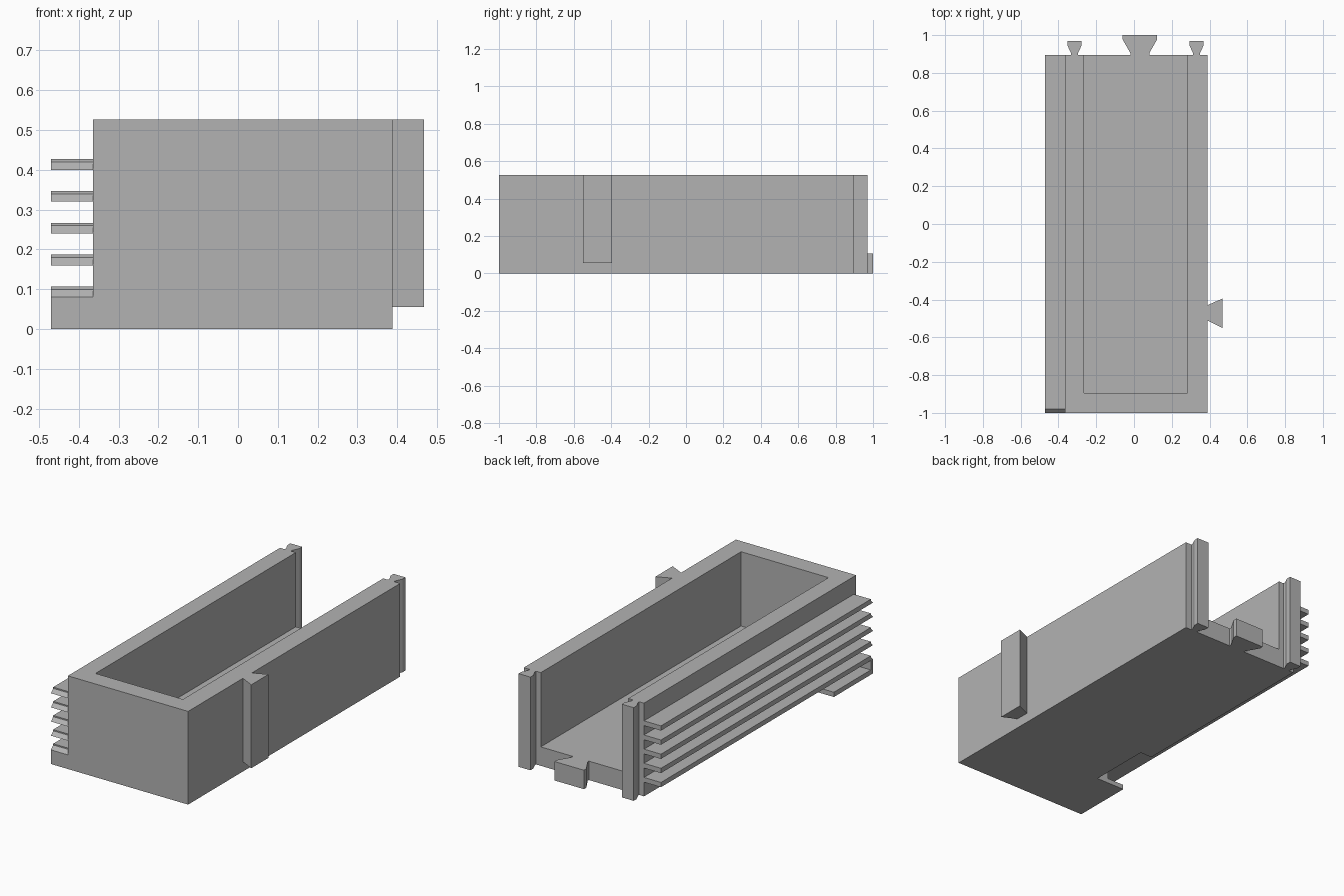
import bpy
import bmesh
from mathutils import Vector

cube = bpy.data.objects.get("Cube")
if cube:
    bpy.data.objects.remove(cube, do_unlink=True)

grey = bpy.data.materials.new("plain grey")
grey.use_nodes = True
grey.diffuse_color = (0.45, 0.45, 0.45, 1)
grey.node_tree.nodes["Principled BSDF"].inputs["Base Color"].default_value = grey.diffuse_color


def prism(name, base, offset):
    """Extrude a flat outline of 3D points along an offset."""
    bm = bmesh.new()
    face = bm.faces.new([bm.verts.new(p) for p in base])
    ext = bmesh.ops.extrude_face_region(bm, geom=[face], use_keep_orig=True)
    top = [v for v in ext["geom"] if isinstance(v, bmesh.types.BMVert)]
    bmesh.ops.translate(bm, verts=top, vec=Vector(offset))
    bmesh.ops.recalc_face_normals(bm, faces=bm.faces)
    mesh = bpy.data.meshes.new(name)
    bm.to_mesh(mesh)
    bm.free()
    obj = bpy.data.objects.new(name, mesh)
    bpy.context.collection.objects.link(obj)
    mesh.materials.append(grey)
    return obj


def upright(name, plan, z0, z1):
    return prism(name, [(x, y, z0) for x, y in plan], (0, 0, z1 - z0))


def box(name, x0, x1, y0, y1, z0, z1):
    return upright(name, [(x0, y0), (x1, y0), (x1, y1), (x0, y1)], z0, z1)


def carve(obj, cutter):
    cutter.hide_render = True
    mod = obj.modifiers.new("cut", "BOOLEAN")
    mod.operation = "DIFFERENCE"
    mod.solver = "EXACT"
    mod.object = cutter
    bpy.context.view_layer.objects.active = obj
    bpy.ops.object.modifier_apply(modifier=mod.name)
    bpy.data.objects.remove(cutter, do_unlink=True)


LEFT, RIGHT, OUTER = 0.388, -0.364, -0.47
FRONT, BACK = -1.0, 0.895
TOP, FLOOR = 0.527, 0.107
PITCH, FIN = 0.08, 0.027

# Open-backed tray with a recess under its finned wall
tray = box("tray", RIGHT, LEFT, FRONT, BACK, 0, TOP)
carve(tray, box("cavity_cutter", -0.265, 0.282, -0.895, BACK + 0.2, FLOOR, TOP + 0.2))
carve(tray, box("recess_cutter", RIGHT - 0.2, -0.29, -0.65, -0.29, -0.2, PITCH))

# Cooling fins with a sloped front edge
for i in range(1, 6):
    z = i * PITCH
    outline = [(FRONT, z), (FRONT + 0.02, z + 0.02), (FRONT + 0.02, z + FIN),
               (BACK, z + FIN), (BACK, z)]
    prism(f"fin_{i}", [(OUTER, y, h) for y, h in outline], (RIGHT - OUTER, 0, 0))

# Short foot plate and front web below the lowest fin
box("foot_plate", OUTER, RIGHT, FRONT, -0.65, 0, FIN)
box("front_web", OUTER, RIGHT, FRONT, FRONT + 0.02, FIN, PITCH)


def back_dovetail(name, x, neck, head, end, lip, height):
    half = [(neck, BACK), (neck, BACK + 0.01), (head, end - lip), (head, end)]
    plan = [(x + w, y) for w, y in half] + [(x - w, y) for w, y in reversed(half)]
    return upright(name, plan, 0, height)


# Dovetail joints on the back and left side
back_dovetail("right_rail", -0.315, 0.019, 0.037, 0.97, 0.025, TOP)
back_dovetail("left_rail", 0.331, 0.019, 0.037, 0.97, 0.025, TOP)
back_dovetail("floor_tongue", 0.031, 0.05, 0.092, 1.0, 0.022, FLOOR)
upright("side_dovetail",
        [(LEFT, -0.51), (0.468, -0.55), (0.468, -0.395), (LEFT, -0.43)], 0.055, TOP)
